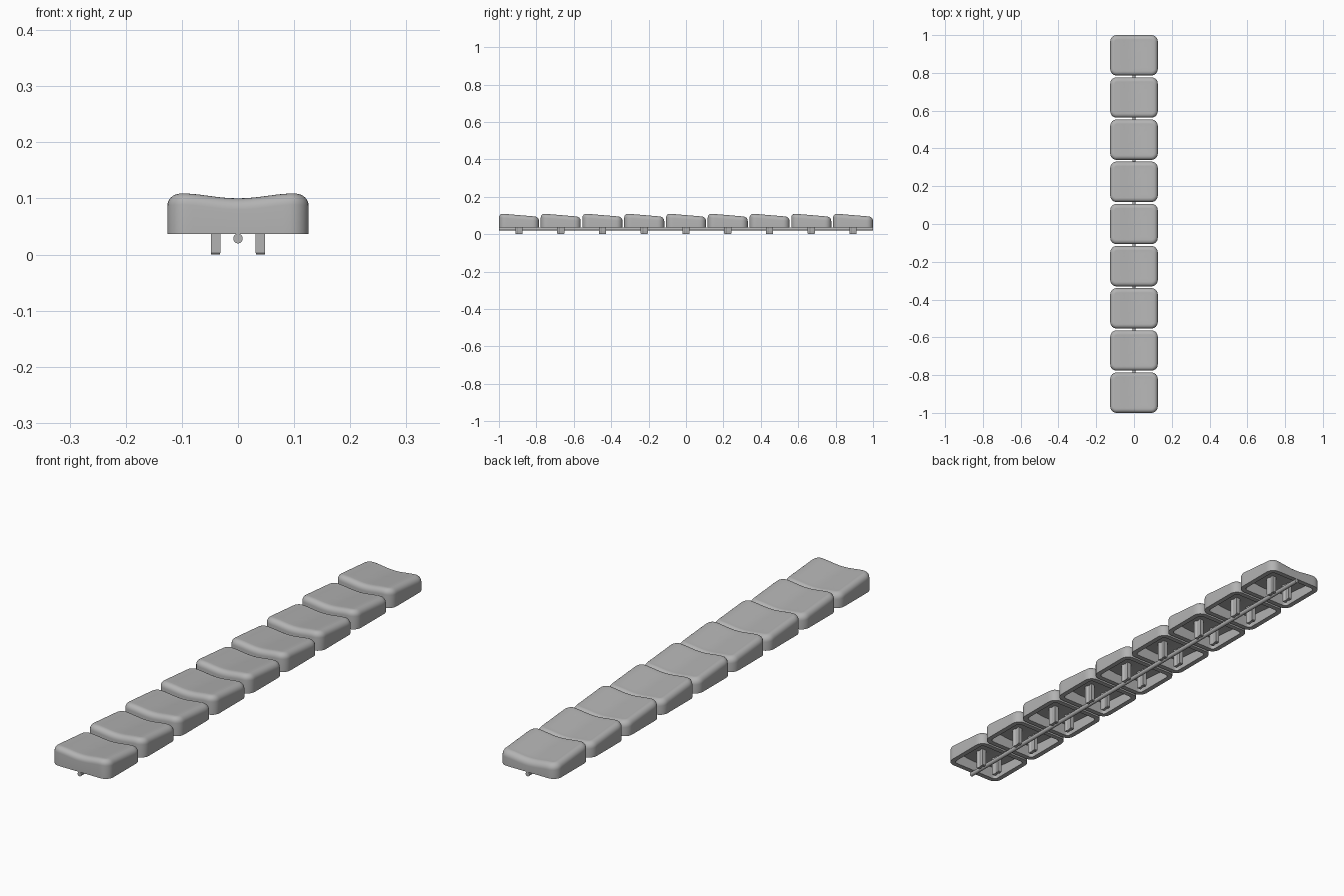
import bpy, bmesh, math
from mathutils import Vector

cube = bpy.data.objects.get("Cube")
if cube:
    bpy.data.objects.remove(cube)

COUNT = 9
WIDTH, LENGTH = 0.252, 0.214
PITCH = (2 - LENGTH) / (COUNT - 1)
BASE, WALL, CORNER, FILLET = 0.037, 0.02, 0.034, 0.022

grey = bpy.data.materials.new("light_grey_plastic")
grey.use_nodes = True
grey.diffuse_color = (0.45, 0.45, 0.45, 1)
grey.node_tree.nodes["Principled BSDF"].inputs["Base Color"].default_value = grey.diffuse_color


def outline(inset, side_steps=16, arc_steps=6):
    """Rounded rectangle with subdivided sides."""
    r = max(CORNER - inset, 0.006)
    hx, hy = WIDTH / 2 - inset - r, LENGTH / 2 - inset - r
    corners = [Vector(c) for c in ((hx, hy), (-hx, hy), (-hx, -hy), (hx, -hy))]
    points = []
    for i, c in enumerate(corners):
        for k in range(arc_steps + 1):
            a = math.pi / 2 * (i + k / arc_steps)
            points.append(c + r * Vector((math.cos(a), math.sin(a))))
        a = math.pi / 2 * (i + 1)
        offset = r * Vector((math.cos(a), math.sin(a)))
        for k in range(1, side_steps):
            points.append(c.lerp(corners[(i + 1) % 4], k / side_steps) + offset)
    return points


def top_height(x, y):
    """Dished across, sloping down to the back."""
    dish = 0.0045 * math.cos(math.pi * min(abs(x) / 0.105, 1))
    return 0.0975 - dish - 0.085 * y


def make_mesh(name, bm, angle=35):
    bmesh.ops.recalc_face_normals(bm, faces=bm.faces)
    mesh = bpy.data.meshes.new(name)
    bm.to_mesh(mesh)
    bm.free()
    mesh.materials.append(grey)
    mesh.shade_smooth()
    mesh.set_sharp_from_angle(angle=math.radians(angle))
    return mesh


def place(name, mesh, location=(0, 0, 0)):
    ob = bpy.data.objects.new(name, mesh)
    ob.location = location
    bpy.context.collection.objects.link(ob)
    return ob


def bridge(bm, rings):
    for a, b in zip(rings, rings[1:]):
        for i in range(len(a)):
            j = (i + 1) % len(a)
            bm.faces.new((a[i], a[j], b[j], b[i]))


def cap_mesh():
    bm = bmesh.new()
    rings = []

    def ring(points, height):
        rings.append([bm.verts.new((p.x, p.y, height(p.x, p.y))) for p in points])

    def dome(points, drop):
        ring(points, lambda x, y: top_height(x, y) - drop)
        for s in (0.8, 0.6, 0.4, 0.2, 0.05):
            ring([p * s for p in points], lambda x, y: top_height(x, y) - drop)

    # Hollow underside, from the ceiling out to the rim
    inner = outline(WALL)
    dome(inner, 0.022)
    rings.reverse()
    ring(inner, lambda x, y: BASE)
    # Outer wall and rounded top edge
    ring(outline(0), lambda x, y: BASE)
    for k in range(7):
        a = math.pi / 2 * k / 6
        drop = FILLET * (1 - math.sin(a))
        ring(outline(FILLET * (1 - math.cos(a))),
             lambda x, y: top_height(x, y) - drop)
    # Dished top
    dome(outline(FILLET), 0)
    bridge(bm, rings)
    bm.faces.new(rings[0])
    bm.faces.new(rings[-1])
    return make_mesh("key_cap", bm)


def prong_mesh():
    # Plan with waisted long sides
    half = [(0.0085, -0.019), (0.0085, -0.009), (0.006, -0.005),
            (0.006, 0.005), (0.0085, 0.009), (0.0085, 0.019)]
    plan = half + [(-x, -y) for x, y in half]
    bm = bmesh.new()
    rings = [[bm.verts.new((x * s, y * s, z)) for x, y in plan]
             for s, z in ((0.88, 0), (1, 0.003), (1, 0.085))]
    bridge(bm, rings)
    bm.faces.new(rings[0])
    bm.faces.new(rings[-1])
    return make_mesh("prong", bm, 20)


# Row of caps, each with a pair of mounting prongs
cap, prong = cap_mesh(), prong_mesh()
for n in range(COUNT):
    y = (n - (COUNT - 1) / 2) * PITCH
    place(f"key_cap_{n + 1}", cap, (0, y, 0))
    for side, x in (("left", 0.04), ("right", -0.04)):
        place(f"{side}_prong_{n + 1}", prong, (x, y, 0))

# Round rod joining the caps underneath
bm = bmesh.new()
bmesh.ops.create_cone(bm, cap_ends=True, segments=24, radius1=0.0085, radius2=0.0085, depth=2)
rod = place("connecting_rod", make_mesh("connecting_rod", bm), (0, 0, 0.0285))
rod.rotation_euler.x = math.pi / 2
